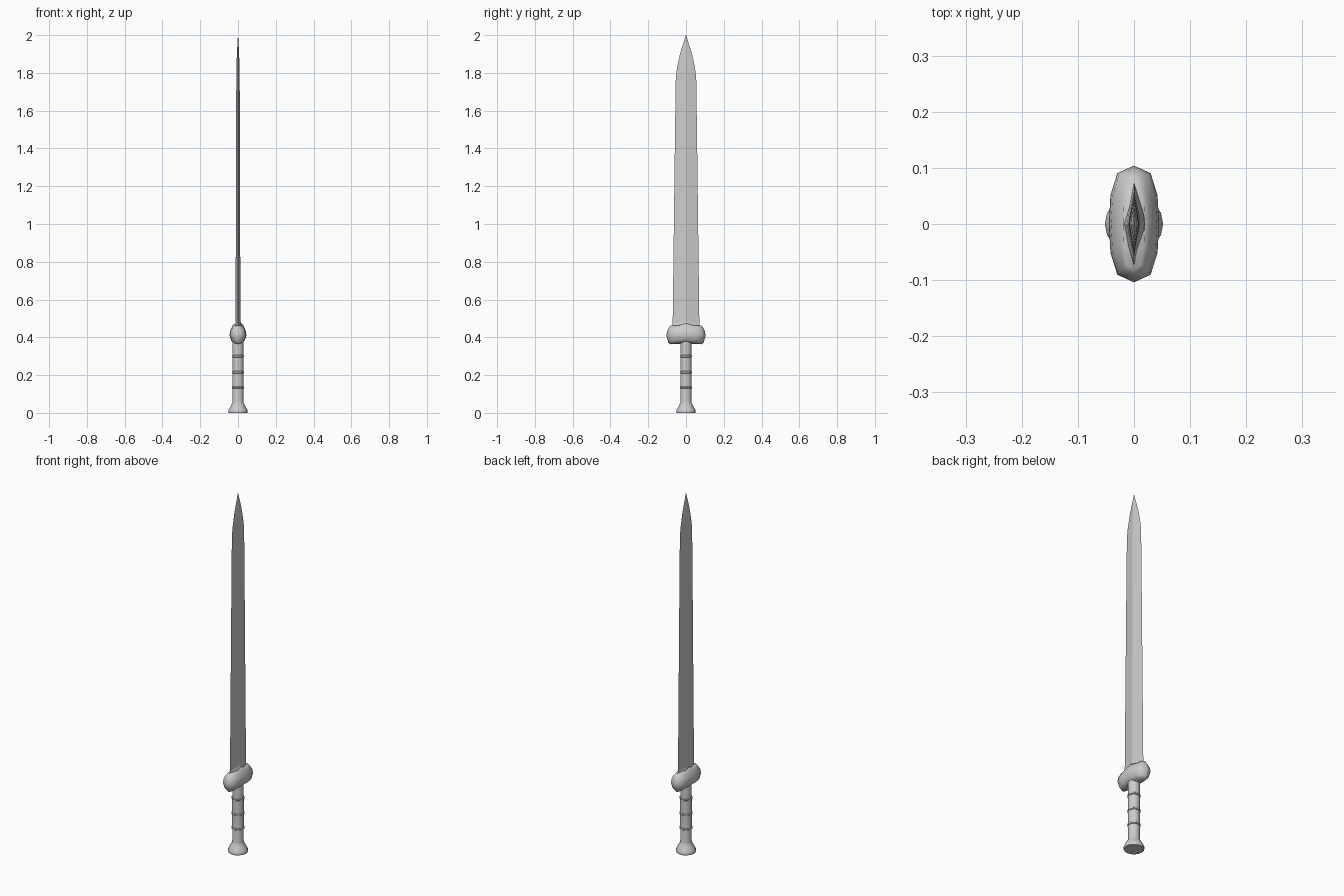
import bpy, math

if "Cube" in bpy.data.objects:
    bpy.data.objects.remove(bpy.data.objects["Cube"])


def loft(name, rings, smooth=None):
    """Skin a stack of equal-length point rings and cap both ends."""
    n = len(rings[0])
    verts = [p for ring in rings for p in ring]
    faces = [(r * n + i, r * n + (i + 1) % n, (r + 1) * n + (i + 1) % n, (r + 1) * n + i)
             for r in range(len(rings) - 1) for i in range(n)]
    faces += [tuple(range(n))[::-1], tuple(range(len(verts) - n, len(verts)))]
    mesh = bpy.data.meshes.new(name)
    mesh.from_pydata(verts, [], faces)
    obj = bpy.data.objects.new(name, mesh)
    bpy.context.collection.objects.link(obj)
    if smooth:
        bpy.ops.object.select_all(action='DESELECT')
        obj.select_set(True)
        bpy.context.view_layer.objects.active = obj
        bpy.ops.object.shade_smooth_by_angle(angle=math.radians(smooth))
    return obj


def lathe(name, profile, sides=16):
    angles = [2 * math.pi * i / sides for i in range(sides)]
    return loft(name, [[(r * math.cos(a), r * math.sin(a), z) for a in angles]
                       for r, z in profile], 45)


# Blade: tapered diamond section with a curved point
blade = [(0.44, 0.013, 0.071), (1.50, 0.010, 0.058), (1.78, 0.009, 0.054),
         (1.83, 0.008, 0.047), (1.90, 0.006, 0.032), (2.00, 0.0005, 0.001)]
loft("blade", [[(x, 0, z), (0, y, z), (-x, 0, z), (0, -y, z)] for z, x, y in blade])

# Guard: rounded oval block, with a raised middle and drooping ends
outline = [(1, 0), (0.93, 0.5), (0.66, 0.87), (0, 1), (-0.66, 0.87), (-0.93, 0.5)]
outline += [(-x, -y) for x, y in outline]
guard = [(0.372, 0.020, 0.084), (0.383, 0.036, 0.094), (0.41, 0.045, 0.104),
         (0.435, 0.041, 0.099), (0.453, 0.028, 0.090), (0.462, 0.019, 0.082)]
rings = []
for k, (z, a, b) in enumerate(guard):
    ring = []
    for x, y in outline:
        dz = 0
        if k < 2:
            dz = -0.009 * y * y
        elif k > 3:
            dz = 0.012 * max(0, 1 - abs(y) * 2)
        ring.append((x * a, y * b, z + dz))
    rings.append(ring)
loft("guard", rings, 60)

# Collar where the blade enters the guard
loft("blade_collar", [[(x, 0, z + 0.012), (0, y, z), (-x, 0, z), (0, -y, z)]
                      for z, x, y in [(0.445, 0.023, 0.078), (0.474, 0.013, 0.070)]])

# Grip with flared pommel
lathe("grip", [(0.050, 0), (0.052, 0.008), (0.049, 0.017), (0.038, 0.038),
               (0.031, 0.050), (0.029, 0.060), (0.030, 0.20), (0.029, 0.40)])

# Grip bands
for i, z in enumerate((0.135, 0.215, 0.300)):
    lathe(f"grip_band_{i + 1}", [(0.028, z - 0.007), (0.033, z - 0.003),
                                 (0.033, z + 0.003), (0.028, z + 0.007)])
